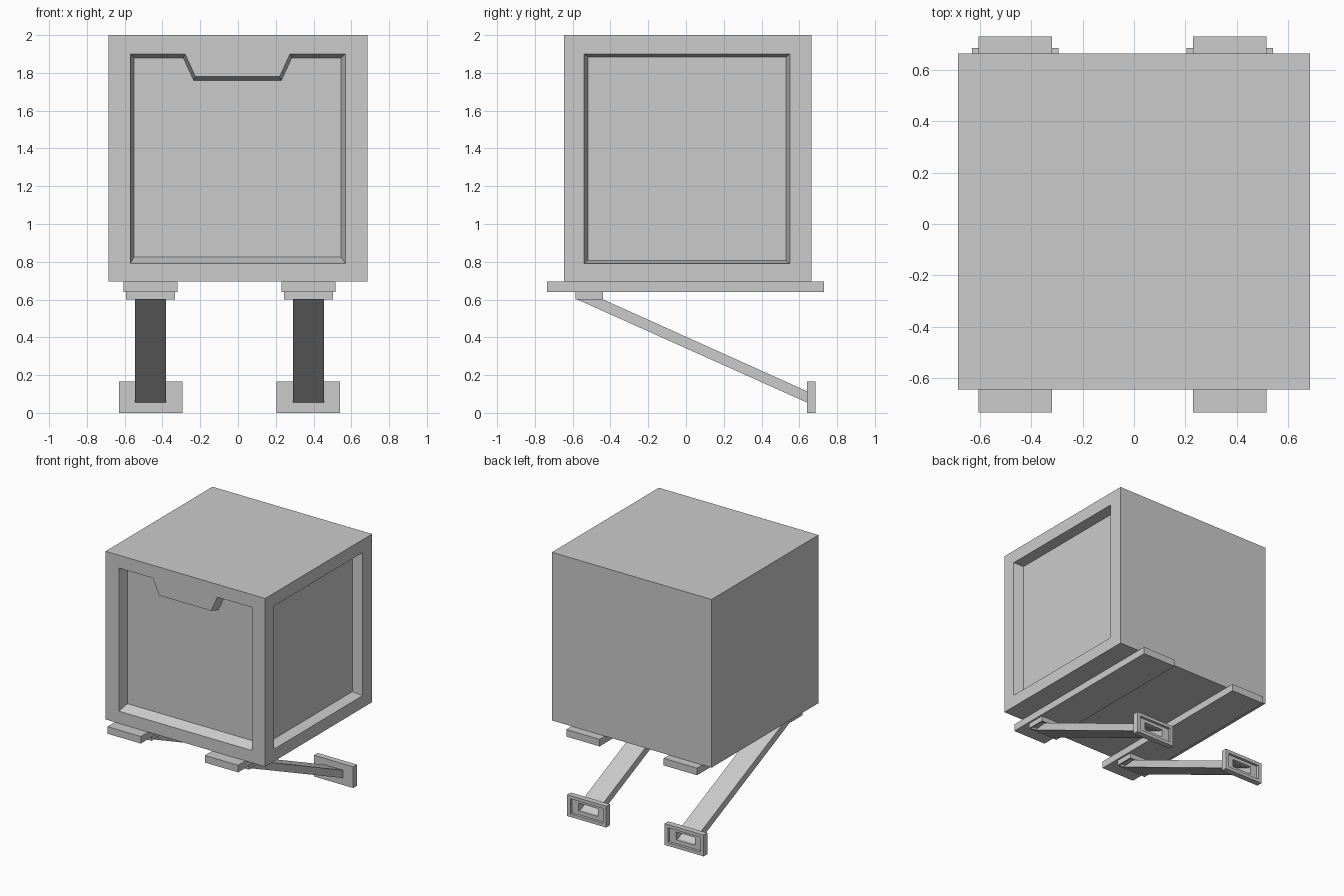
import bpy, bmesh
from mathutils import Vector

cube = bpy.data.objects.get("Cube")
if cube:
    bpy.data.objects.remove(cube)

GREY = (0.6, 0.6, 0.6, 1)
grey = bpy.data.materials.new("plain grey")
grey.use_nodes = True
grey.diffuse_color = GREY
grey.node_tree.nodes["Principled BSDF"].inputs["Base Color"].default_value = GREY


def loft(name, loops, caps=True):
    """Skin a list of matching closed loops, optionally closing both ends."""
    bm = bmesh.new()
    rings = [[bm.verts.new(p) for p in loop] for loop in loops]
    for a, b in zip(rings, rings[1:]):
        for i in range(len(a)):
            j = (i + 1) % len(a)
            bm.faces.new((a[i], a[j], b[j], b[i]))
    if caps:
        bm.faces.new(rings[0][::-1])
        bm.faces.new(rings[-1])
    bmesh.ops.recalc_face_normals(bm, faces=bm.faces)
    return finish(name, bm)


def finish(name, bm):
    mesh = bpy.data.meshes.new(name)
    bm.to_mesh(mesh)
    bm.free()
    mesh.materials.append(grey)
    obj = bpy.data.objects.new(name, mesh)
    bpy.context.collection.objects.link(obj)
    return obj


def box(name, lo, hi, recess_below=0):
    bm = bmesh.new()
    bmesh.ops.create_cube(bm, size=1)
    lo, hi = Vector(lo), Vector(hi)
    for v in bm.verts:
        v.co = (lo + hi) / 2 + v.co * (hi - lo)
    if recess_below:
        # Sink a panel into the underside
        bm.normal_update()
        under = [f for f in bm.faces if f.normal.z < -0.9]
        bmesh.ops.inset_region(bm, faces=under, thickness=0.015)
        sunk = bmesh.ops.extrude_face_region(bm, geom=under)["geom"]
        bmesh.ops.delete(bm, geom=under, context="FACES_ONLY")
        for v in (e for e in sunk if isinstance(e, bmesh.types.BMVert)):
            v.co.z += recess_below
    return finish(name, bm)


def carve(target, cutter):
    cutter.hide_render = True
    mod = target.modifiers.new("recess", "BOOLEAN")
    mod.object = cutter
    mod.solver = "EXACT"
    bpy.context.view_layer.objects.active = target
    bpy.ops.object.modifier_apply(modifier=mod.name)
    bpy.data.objects.remove(cutter)


# Crate body
FRONT, BACK, SIDE, DEPTH = -0.645, 0.665, 0.685, 0.075
crate = box("crate", (-SIDE, FRONT, 0.695), (SIDE, BACK, 2))

# Front panel recess with a notched upper edge
rim = [(-.57, .79), (.57, .79), (.57, 1.9), (.275, 1.9),
       (.22, 1.78), (-.225, 1.78), (-.28, 1.9), (-.57, 1.9)]
floor = [(-.55, .825), (.545, .825), (.545, 1.88), (.285, 1.88),
         (.23, 1.76), (-.235, 1.76), (-.29, 1.88), (-.55, 1.88)]
carve(crate, loft("front_cutter", [
    [(x, y, z) for x, z in pts]
    for pts, y in ((rim, FRONT - 0.05), (rim, FRONT), (floor, FRONT + DEPTH))]))


# Side panel recess
def side_loop(x, y0, y1, z0, z1):
    return [(x, y0, z0), (x, y1, z0), (x, y1, z1), (x, y0, z1)]


carve(crate, loft("side_cutter", [
    side_loop(SIDE + 0.05, -.54, .55, .79, 1.9),
    side_loop(SIDE, -.54, .55, .79, 1.9),
    side_loop(SIDE - DEPTH, -.52, .53, .808, 1.885)]))


# Rails, mounting blocks and slanted struts ending in hollow feet
def upright(cx, y, hx, z0, z1):
    return [(cx - hx, y, z0), (cx + hx, y, z0), (cx + hx, y, z1), (cx - hx, y, z1)]


for label, cx in (("left", 0.373), ("right", -0.463)):
    box(label + "_rail", (cx - .143, -.735, .64), (cx + .143, .73, .695))
    box(label + "_mount", (cx - .129, -.585, .60), (cx + .129, -.44, .64), 0.02)

    w = 0.082
    top = [(cx - w, -.575, .6), (cx + w, -.575, .6),
           (cx + w, -.46, .61), (cx - w, -.46, .61)]
    loft(label + "_strut", [top, upright(cx, .64, w, .055, .115)], caps=False)
    hole = (w, .055, .115)
    outer = (.168, 0, .165)
    inner = (.14, .025, .14)
    loft(label + "_foot", [upright(cx, y, *r) for y, r in (
        (.64, hole), (.64, outer), (.685, outer),
        (.685, inner), (.665, inner), (.665, hole), (.64, hole))], caps=False)
